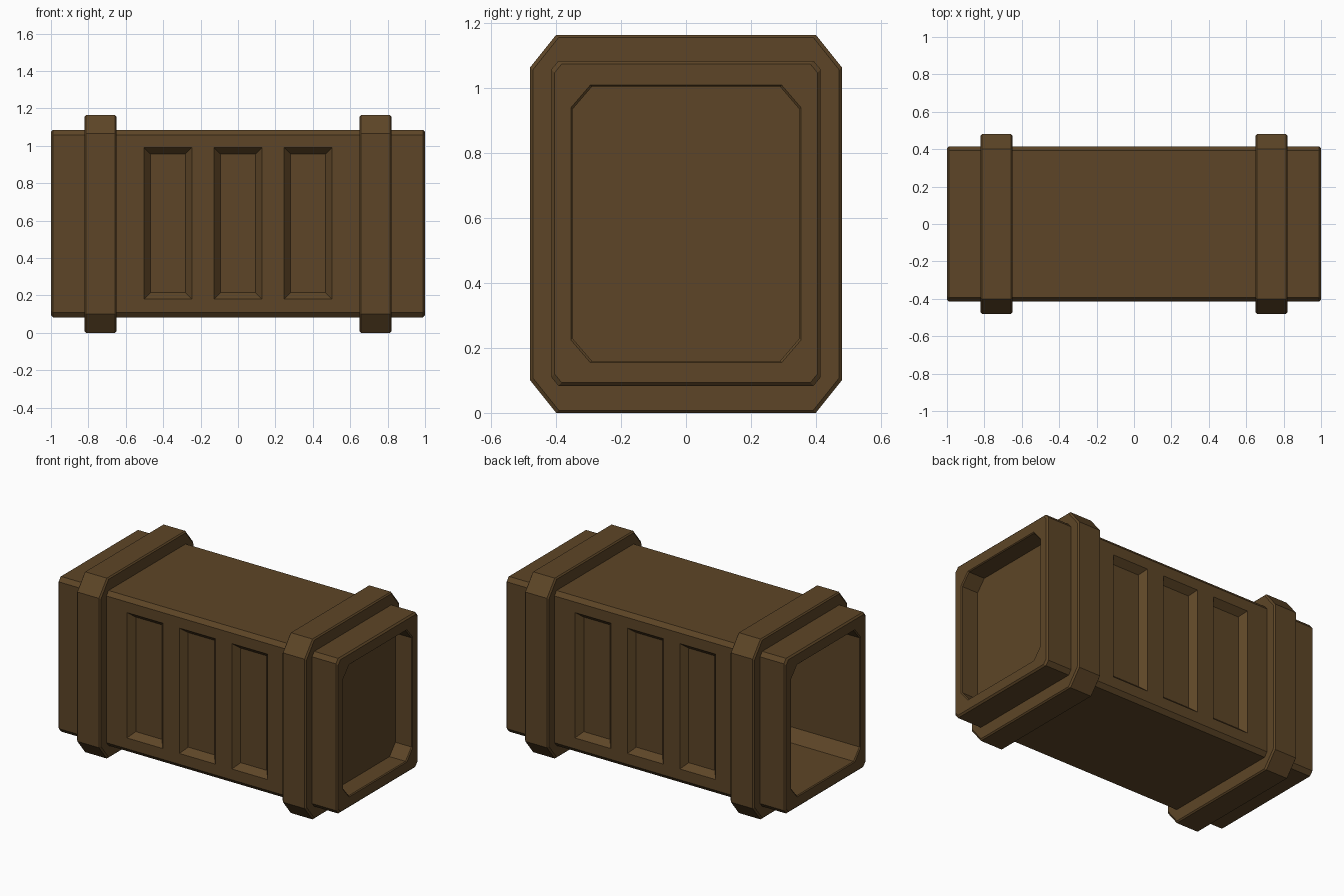
import bpy, bmesh

if "Cube" in bpy.data.objects:
    bpy.data.objects.remove(bpy.data.objects["Cube"])

mat = bpy.data.materials.new("brown_paint")
mat.diffuse_color = (0.11, 0.06, 0.02, 1)
mat.use_nodes = True
mat.node_tree.nodes["Principled BSDF"].inputs["Base Color"].default_value = mat.diffuse_color


def octagon(x, hy, z0, z1, cy, cz, inset=0.0):
    """Chamfered rectangle in the YZ plane, shrunk by inset."""
    hy, z0, z1 = hy - inset, z0 + inset, z1 - inset
    return [(x, y, z) for y, z in (
        (hy - cy, z0), (hy, z0 + cz), (hy, z1 - cz), (hy - cy, z1),
        (cy - hy, z1), (-hy, z1 - cz), (-hy, z0 + cz), (cy - hy, z0))]


def make_object(name, bm):
    bmesh.ops.recalc_face_normals(bm, faces=bm.faces)
    me = bpy.data.meshes.new(name)
    bm.to_mesh(me)
    bm.free()
    me.materials.append(mat)
    ob = bpy.data.objects.new(name, me)
    bpy.context.collection.objects.link(ob)
    return ob


def loft(bm, rings, closed=False):
    """Skin a list of rings; cap the ends or join them into a loop."""
    vs = [[bm.verts.new(p) for p in r] for r in rings]
    n = len(vs[0])
    for a, b in zip(vs, vs[1:] + (vs[:1] if closed else [])):
        for i in range(n):
            j = (i + 1) % n
            bm.faces.new((a[i], a[j], b[j], b[i]))
    if not closed:
        bm.faces.new(vs[0])
        bm.faces.new(vs[-1])


def outer(x, inset=0.0):
    return octagon(x, 0.415, 0.083, 1.085, 0.022, 0.027, inset)


def inner(x, inset=0.0):
    return octagon(x, 0.355, 0.155, 1.01, 0.06, 0.07, inset)


# Hollow body: shallow recess at the right end, deep opening at the left end
bm = bmesh.new()
loft(bm, [inner(0.88, 0.005), inner(0.994, 0.005), inner(1),
          outer(1, 0.01), outer(0.99), outer(-0.99), outer(-1, 0.01),
          inner(-1), inner(-0.994, 0.005), inner(0.86, 0.005)])
body = make_object("body", bm)

# Sloped side panels, three on the front and three on the back
bm = bmesh.new()
for side in (-1, 1):
    for cx in (-0.375, 0, 0.375):
        rings = []
        for y, grow in ((0.455, 0.035), (0.375, -0.035)):
            hx, hz = 0.128 + grow, 0.405 + grow
            rings.append([(cx + sx * hx, side * y, 0.585 + sz * hz)
                          for sx, sz in ((-1, -1), (1, -1), (1, 1), (-1, 1))])
        loft(bm, rings)
cutter = make_object("panel_cutter", bm)
cutter.hide_render = True
mod = body.modifiers.new("panels", "BOOLEAN")
mod.operation = "DIFFERENCE"
mod.solver = "EXACT"
mod.object = cutter
bpy.context.view_layer.objects.active = body
bpy.ops.object.modifier_apply(modifier=mod.name)
bpy.data.objects.remove(cutter)


# Chamfered bands wrapped around each end
def band(x, inset=0.0):
    return octagon(x, 0.48, 0, 1.165, 0.08, 0.1, inset)


for name, x0, x1 in (("left_band", -0.82, -0.65), ("right_band", 0.65, 0.82)):
    bm = bmesh.new()
    loft(bm, [outer(x0, 0.01), band(x0, 0.008), band(x0 + 0.008),
              band(x1 - 0.008), band(x1, 0.008), outer(x1, 0.01)], closed=True)
    make_object(name, bm)
